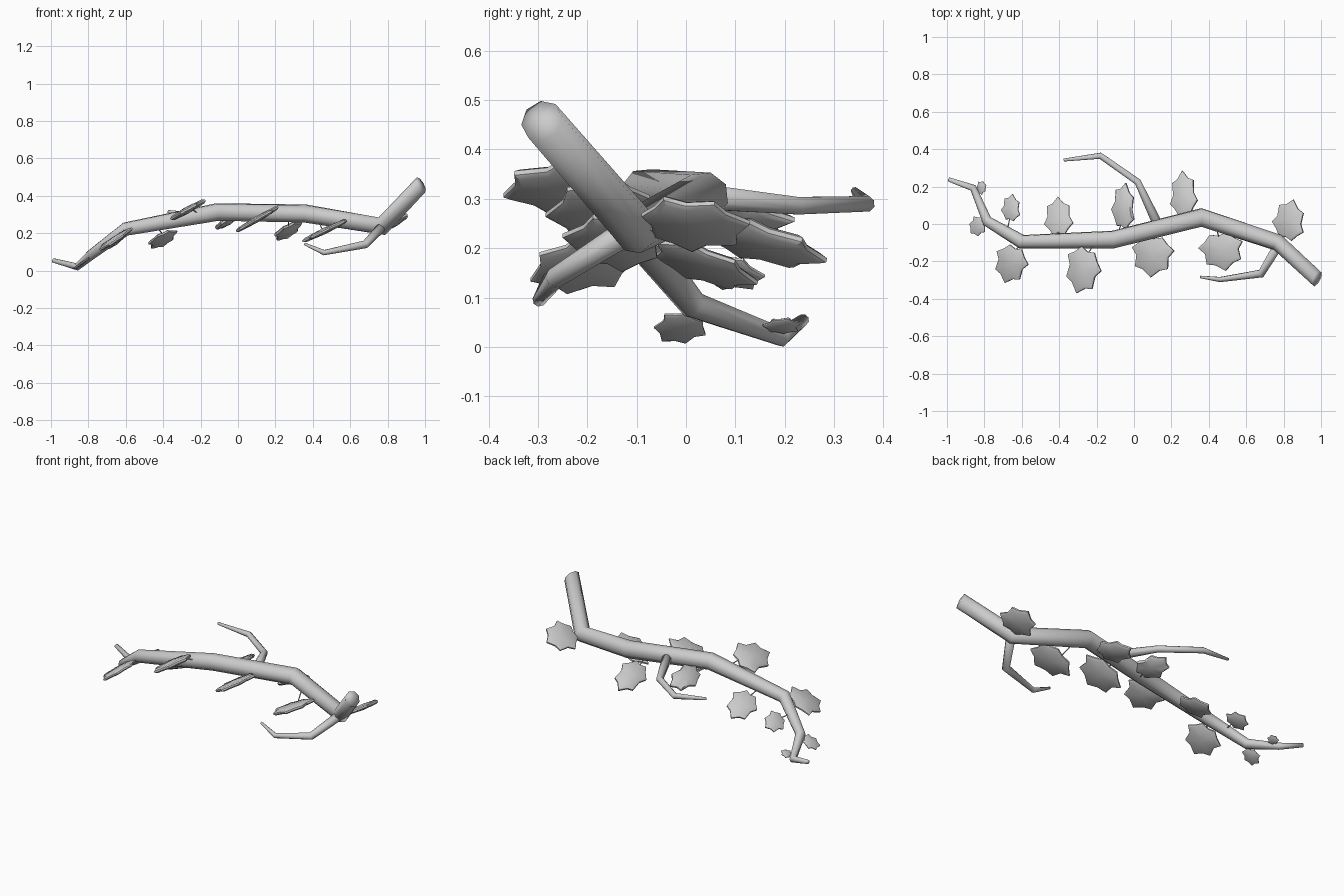
import bpy, bmesh, math
from mathutils import Vector

if "Cube" in bpy.data.objects:
    bpy.data.objects.remove(bpy.data.objects["Cube"])


def finish(name, bm, angle):
    bmesh.ops.recalc_face_normals(bm, faces=bm.faces)
    me = bpy.data.meshes.new(name)
    bm.to_mesh(me)
    bm.free()
    ob = bpy.data.objects.new(name, me)
    bpy.context.collection.objects.link(ob)
    bpy.ops.object.select_all(action='DESELECT')
    ob.select_set(True)
    bpy.context.view_layer.objects.active = ob
    bpy.ops.object.shade_smooth_by_angle(angle=math.radians(angle))
    return ob


def tube(name, pts, sides=8, cut=Vector((0, 0, 0))):
    """Tapered tube through (x, y, z, radius) points, mitred bends, domed ends."""
    bm = bmesh.new()
    P = [Vector(p[:3]) for p in pts]
    dirs = [(b - a).normalized() for a, b in zip(P, P[1:])]
    side = dirs[0].cross(Vector((0, 0, 1))).normalized()
    rings = []
    for i, p in enumerate(P):
        seg = dirs[max(i - 1, 0)]
        side = (side - side.dot(seg) * seg).normalized()
        up = seg.cross(side)
        t = (seg + dirs[min(i, len(dirs) - 1)] + (cut if i == 0 else cut * 0)).normalized()
        ring = []
        for k in range(sides):
            a = 2 * math.pi * (k + .5) / sides
            o = (side * math.cos(a) + up * math.sin(a)) * pts[i][3]
            o -= seg * (o.dot(t) / max(seg.dot(t), .5))   # slide onto mitre plane
            ring.append(bm.verts.new(p + o))
        rings.append(ring)
    for r, s in zip(rings, rings[1:]):
        for k in range(sides):
            j = (k + 1) % sides
            bm.faces.new((r[k], r[j], s[j], s[k]))
    for ring, c, d, rad in ((rings[0], P[0], -dirs[0], pts[0][3]),
                            (rings[-1], P[-1], dirs[-1], pts[-1][3])):
        tip = bm.verts.new(c + d * rad * .2)
        for k in range(sides):
            bm.faces.new((ring[k], ring[(k + 1) % sides], tip))
    return finish(name, bm, 110)


# Half outline of a lobed leaf: (along, across) from stalk to tip
HALF = [(.0, .20), (.16, .34), (.30, .52), (.48, .39), (.76, .40), (.82, .20)]
OUTLINE = [(.05, 0)] + HALF + [(1, 0)] + [(u, -v) for u, v in reversed(HALF)]


def leaf(n, x0, x1, y0, y1, z, sx, sy, heading, joint):
    """Leaf fitted to a plan rectangle on a tilted plane, plus its stalk."""
    a = math.radians(heading)
    ca, sa = math.cos(a), math.sin(a)
    rot = [(u * ca - v * sa, u * sa + v * ca) for u, v in OUTLINE + [(.45, 0)]]
    lox, hix = min(p[0] for p in rot), max(p[0] for p in rot)
    loy, hiy = min(p[1] for p in rot), max(p[1] for p in rot)
    cx, cy = (x0 + x1) / 2, (y0 + y1) / 2
    pts = []
    for px, py in rot:
        x = x0 + (px - lox) / (hix - lox) * (x1 - x0)
        y = y0 + (py - loy) / (hiy - loy) * (y1 - y0)
        pts.append(Vector((x, y, z + sx * (x - cx) + sy * (y - cy))))
    normal = Vector((-sx, -sy, 1)).normalized()
    size = max(x1 - x0, y1 - y0)
    hub, rim = pts[-1], pts[:-1]
    bm = bmesh.new()
    layers = []
    for s in (1, -1):
        edge = [bm.verts.new(p + normal * s * .02 * size) for p in rim]
        inner = [bm.verts.new(p.lerp(hub, .12) + normal * s * .05 * size) for p in rim]
        mid = bm.verts.new(hub + normal * s * .075 * size)
        layers.append(edge)
        for k in range(len(rim)):
            j = (k + 1) % len(rim)
            bm.faces.new((edge[k], edge[j], inner[j], inner[k]))
            bm.faces.new((inner[k], inner[j], mid))
    for k in range(len(rim)):
        j = (k + 1) % len(rim)
        bm.faces.new((layers[0][k], layers[1][k], layers[1][j], layers[0][j]))
    finish(f"leaf_{n}", bm, 40)
    b = rim[0].lerp(hub, .15)
    tube(f"leaf_stalk_{n}", [(*joint, .004), (*b, .003)], 5)


# Main stem and side twigs
tube("main_stem", [(.978, -.292, .458, .044), (.77, -.10, .237, .046),
                   (.36, .035, .305, .050), (-.11, -.083, .313, .049),
                   (-.60, -.095, .222, .037), (-.785, .015, .085, .028),
                   (-.86, .193, .02, .019), (-.99, .238, .055, .012)],
     cut=Vector((-1.2, 0, 0)))
tube("long_twig", [(.14, -.03, .31, .030), (.02, .225, .286, .019),
                   (-.18, .365, .290, .017), (-.375, .342, .316, .008)])
tube("short_twig", [(.78, -.10, .245, .028), (.68, -.265, .14, .021),
                    (.46, -.297, .096, .014), (.355, -.283, .143, .007)])

# Leaves: plan rectangle, height, slopes, heading, joint on the stem
LEAVES = [
    (.74, .906, -.09, .13, .245, .6, -.1, 75, (.77, -.10, .22)),
    (.345, .58, -.25, -.045, .212, .48, .0, 280, (.43, .01, .27)),
    (.195, .34, .04, .285, .21, .5, -.25, 95, (.27, .01, .27)),
    (-.01, .215, -.285, -.065, .275, .58, .0, 265, (.11, -.03, .29)),
    (-.12, 0, -.03, .22, .26, .6, -.1, 78, (-.10, -.08, .28)),
    (-.36, -.175, -.37, -.12, .325, .55, -.03, 250, (-.19, -.08, .29)),
    (-.48, -.325, -.06, .145, .165, .45, -.33, 92, (-.43, -.09, .23)),
    (-.74, -.565, -.315, -.11, .17, .65, .1, 250, (-.59, -.09, .21)),
    (-.71, -.61, .015, .16, .15, .7, -.2, 80, (-.68, -.05, .16)),
    (-.88, -.795, -.065, .04, .038, .7, .0, 220, (-.79, .02, .08)),
    (-.84, -.79, .155, .23, .043, .6, .0, 20, (-.86, .19, .03)),
]
for n, args in enumerate(LEAVES, 1):
    leaf(n, *args)
